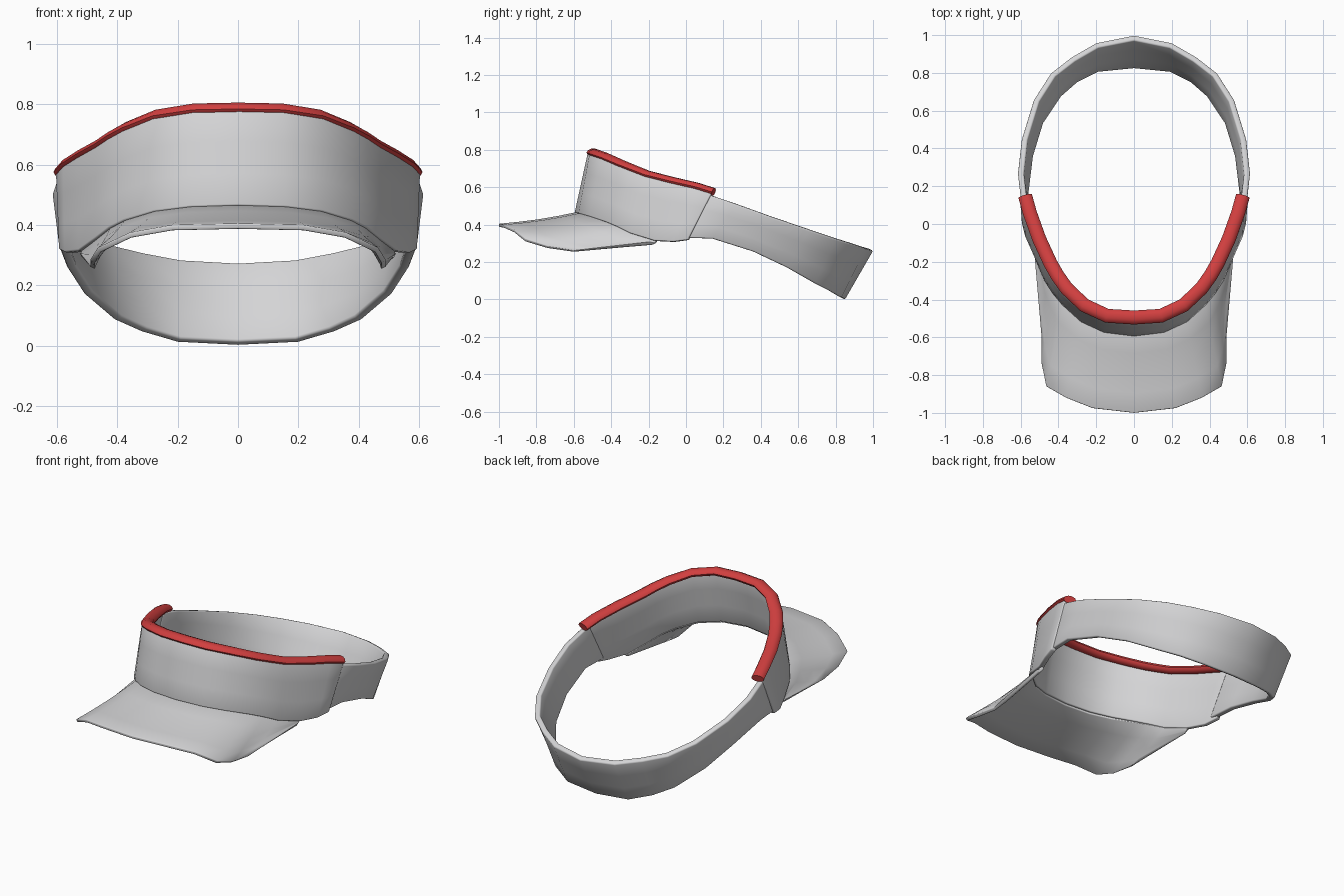
import bpy
import bmesh
import math
from mathutils import Vector

if "Cube" in bpy.data.objects:
    bpy.data.objects.remove(bpy.data.objects["Cube"], do_unlink=True)


def make_material(name, rgb):
    mat = bpy.data.materials.new(name)
    mat.use_nodes = True
    mat.diffuse_color = (*rgb, 1)
    bsdf = mat.node_tree.nodes["Principled BSDF"]
    bsdf.inputs["Base Color"].default_value = (*rgb, 1)
    bsdf.inputs["Roughness"].default_value = 0.6
    return mat


def mirrored(half):
    """Full row from -x to +x, given centre-first points of the +x half."""
    pts = [Vector(p) for p in half]
    return [Vector((-p.x, p.y, p.z)) for p in reversed(pts[1:])] + pts


def blend(row_a, row_b, steps, sag=0.0):
    """Rows running from row_a to row_b, with an optional dip between them."""
    rows = []
    for k in range(steps + 1):
        t = k / steps
        dip = Vector((0, 0, -sag * math.sin(math.pi * t)))
        rows.append([a.lerp(b, t) + dip for a, b in zip(row_a, row_b)])
    return rows


def finish(name, bm, mat, modifiers=()):
    mesh = bpy.data.meshes.new(name)
    bm.to_mesh(mesh)
    bm.free()
    obj = bpy.data.objects.new(name, mesh)
    bpy.context.collection.objects.link(obj)
    mesh.materials.append(mat)
    bpy.ops.object.select_all(action="DESELECT")
    obj.select_set(True)
    bpy.context.view_layer.objects.active = obj
    for kind, settings in modifiers:
        mod = obj.modifiers.new(kind.title(), kind)
        for key, value in settings.items():
            setattr(mod, key, value)
        bpy.ops.object.modifier_apply(modifier=mod.name)
    bpy.ops.object.shade_smooth_by_angle(angle=math.radians(50))
    return obj


def sheet(name, rows, mat, thickness, round_edge):
    """Loft the rows and thicken the sheet behind its outer face."""
    bm = bmesh.new()
    grid = [[bm.verts.new(p) for p in row] for row in rows]
    for low, high in zip(grid, grid[1:]):
        for i in range(len(low) - 1):
            bm.faces.new((low[i], low[i + 1], high[i + 1], high[i]))
    return finish(name, bm, mat, [
        ("SOLIDIFY", {"thickness": thickness, "offset": -1}),
        ("BEVEL", {"width": round_edge, "segments": 2,
                   "limit_method": "ANGLE", "angle_limit": math.radians(50)}),
    ])


def tube(name, path, mat, wide, tall, sides=10):
    """Sweep a flattened round section along the path, capped at both ends."""
    bm = bmesh.new()
    rings = []
    for i, p in enumerate(path):
        run = path[min(i + 1, len(path) - 1)] - path[max(i - 1, 0)]
        out = Vector((run.y, -run.x, 0)).normalized()
        up = out.cross(run).normalized()
        if up.z < 0:
            up = -up
        angles = [math.tau * k / sides for k in range(sides)]
        rings.append([bm.verts.new(p + out * wide * math.cos(a) + up * tall * math.sin(a))
                      for a in angles])
    for a, b in zip(rings, rings[1:]):
        for k in range(sides):
            n = (k + 1) % sides
            bm.faces.new((a[k], a[n], b[n], b[k]))
    bm.faces.new(rings[0])
    bm.faces.new(rings[-1])
    bmesh.ops.recalc_face_normals(bm, faces=bm.faces)
    return finish(name, bm, mat)


grey = make_material("light grey fabric", (0.66, 0.66, 0.67))
red = make_material("red piping", (0.64, 0.05, 0.05))

# Front panel: upper and lower edges, centre first
panel_top = [(0, -.525, .785), (.15, -.515, .782), (.28, -.455, .762),
             (.38, -.36, .722), (.43, -.29, .695), (.47, -.22, .668),
             (.53, -.09, .635), (.58, .05, .603), (.605, .14, .575)]
panel_bottom = [(0, -.595, .465), (.16, -.575, .46), (.28, -.52, .445),
                (.38, -.43, .415), (.43, -.37, .39), (.475, -.3, .355),
                (.53, -.17, .315), (.575, -.07, .31), (.595, .01, .32)]
top_row = mirrored(panel_top)
sheet("front_panel", blend(mirrored(panel_bottom), top_row, 3), grey, .03, .006)

# Rolled trim along the upper edge of the panel
trim_path = []
for i, p in enumerate(top_row):
    run = top_row[min(i + 1, len(top_row) - 1)] - top_row[max(i - 1, 0)]
    inward = Vector((-run.y, run.x, 0)).normalized()
    trim_path.append(p + inward * .03)
tube("top_trim", trim_path, red, .037, .022)

# Brim: from the free rim back to the foot of the panel
brim_rim = [(0, -1, .405), (.22, -.975, .4), (.36, -.92, .375), (.465, -.86, .325),
            (.49, -.74, .285), (.49, -.6, .262), (.525, -.19, .31)]
brim_root = [(x * .98, y + .015, z + .003) for x, y, z in panel_bottom[:7]]
sheet("brim", blend(mirrored(brim_rim), mirrored(brim_root), 4, .008), grey, .018, .004)

# Back strap: leans outward, ends tucked inside the panel
strap_top = [(0, 1, .26), (.2, .96, .272), (.33, .885, .297), (.44, .8, .323),
             (.53, .66, .37), (.595, .45, .442), (.615, .27, .508), (.595, .1, .567)]
strap_bottom = [(0, .85, 0), (.2, .83, .01), (.32, .77, .045), (.41, .69, .085),
                (.51, .54, .17), (.565, .36, .255), (.592, .14, .325), (.583, -.02, .33)]
strap_rows = blend(mirrored(strap_bottom)[::-1], mirrored(strap_top)[::-1], 3)
sheet("back_strap", strap_rows, grey, .032, .008)
